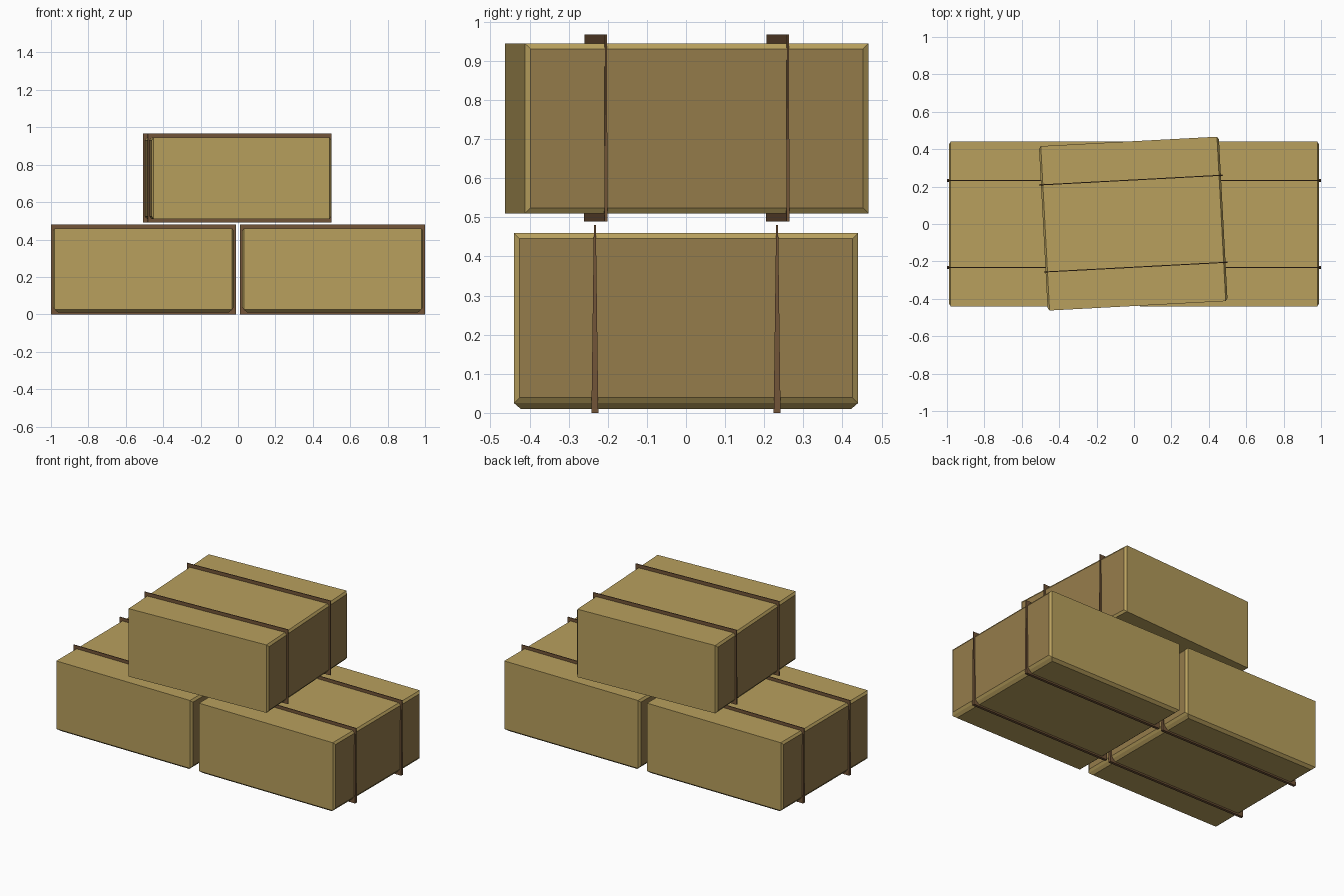
import bpy, bmesh, math
from mathutils import Matrix

if "Cube" in bpy.data.objects:
    bpy.data.objects.remove(bpy.data.objects["Cube"])


def material(name, rgb):
    m = bpy.data.materials.new(name)
    m.diffuse_color = (*rgb, 1)
    m.use_nodes = True
    m.node_tree.nodes["Principled BSDF"].inputs["Base Color"].default_value = m.diffuse_color
    return m


STRAW = material("straw", (0.48, 0.35, 0.11))
CUT = material("cut_straw", (0.30, 0.20, 0.07))
TWINE = material("twine", (0.17, 0.09, 0.04))


def finish(bm, name, mats, loc, turn):
    me = bpy.data.meshes.new(name)
    bm.to_mesh(me)
    bm.free()
    for m in mats:
        me.materials.append(m)
    ob = bpy.data.objects.new(name, me)
    ob.location = loc
    ob.rotation_euler.z = math.radians(turn)
    bpy.context.collection.objects.link(ob)


def box(size, z):
    bm = bmesh.new()
    bmesh.ops.create_cube(bm, size=1)
    bmesh.ops.transform(bm, verts=bm.verts,
                        matrix=Matrix.Translation((0, 0, z)) @ Matrix.Diagonal((*size, 1)))
    bm.normal_update()
    return bm


def bale(name, loc, turn, z0, z1, strap0, strap1, length, flare, raised_base):
    # straw block with slightly raised end panels
    bm = box((length, 0.88, z1 - z0), (z0 + z1) / 2)
    ends = [f for f in bm.faces if abs(f.normal.x) > 0.9]
    base = [f for f in bm.faces if f.normal.z < -0.9]
    bmesh.ops.inset_individual(bm, faces=ends, thickness=0.02, depth=0.01)
    for f in ends:
        f.material_index = 1
    if raised_base:
        bmesh.ops.inset_individual(bm, faces=base, thickness=0.025, depth=0.015)
    finish(bm, name, [STRAW, CUT], loc, turn)

    # two thin straps wrapped round the long way, wider at the bottom
    for i, y in enumerate((-0.233, 0.233)):
        bm = box((length + 0.04, 0.005, strap1 - strap0), (strap0 + strap1) / 2)
        for v in bm.verts:
            if v.co.z < (strap0 + strap1) / 2:
                v.co.y *= flare
            v.co.y += y
        finish(bm, f"{name}_strap_{i + 1}", [TWINE], loc, turn)


bale("left_bale", (-0.506, 0, 0), 0, 0.025, 0.46, 0, 0.48, 0.948, 3.5, True)
bale("right_bale", (0.506, 0, 0), 0, 0.025, 0.46, 0, 0.48, 0.948, 3.5, True)
bale("top_bale", (-0.004, 0.002, 0), 3.05, 0.51, 0.945, 0.49, 0.967, 0.943, 1.5, False)
